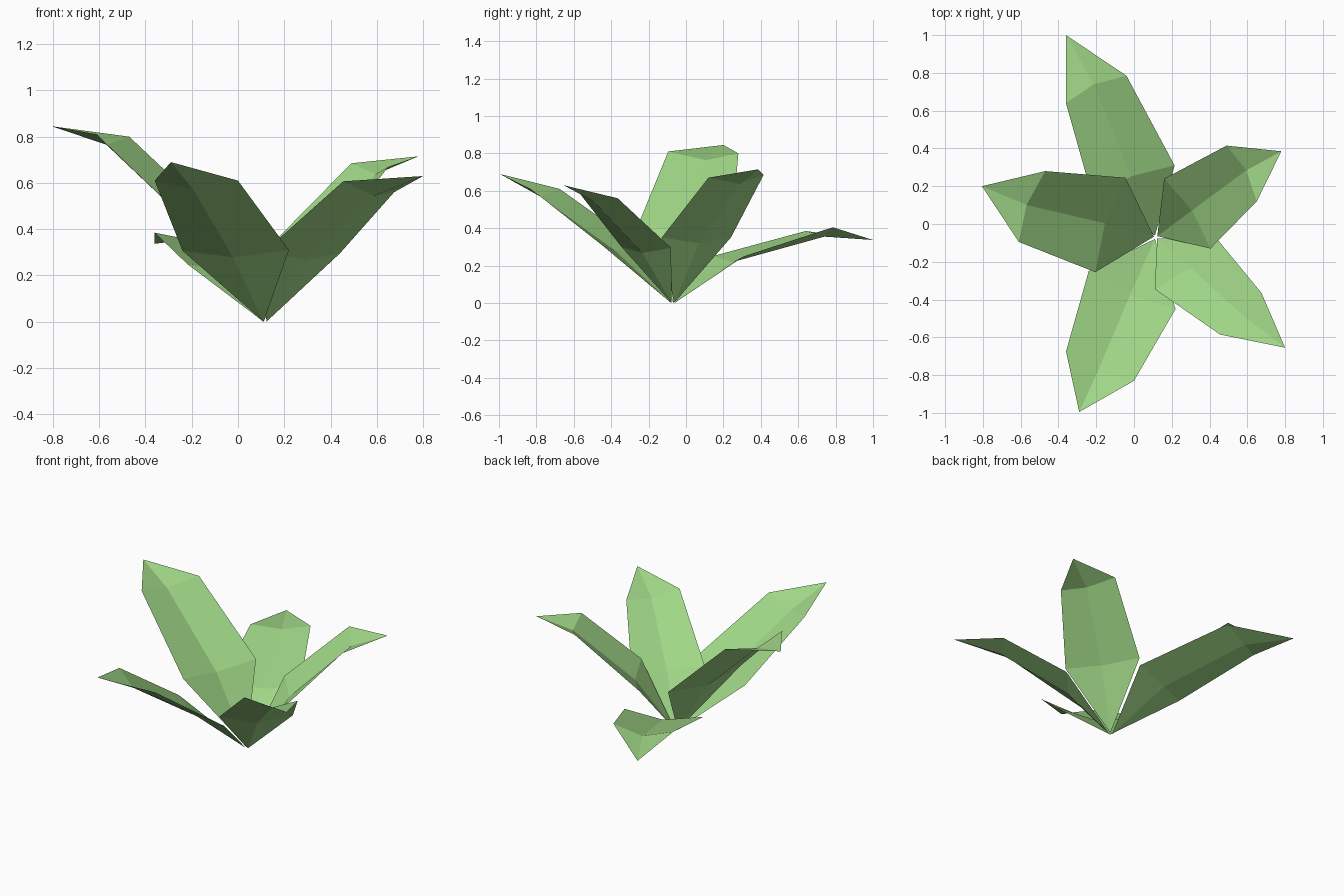
import bpy
from mathutils import Vector

if "Cube" in bpy.data.objects:
    bpy.data.objects.remove(bpy.data.objects["Cube"])

# One flat leaf green
green = bpy.data.materials.new("leaf_green")
green.diffuse_color = (0.352, 0.679, 0.242, 1)
green.use_nodes = True
green.node_tree.nodes["Principled BSDF"].inputs["Base Color"].default_value = green.diffuse_color

ROOT = Vector((0.115, -0.07, 0))

# Each leaf: left/right rim at the lower rib, left/right rim at the upper rib, tip
LEAVES = {
    "back_leaf": [(-.22, .14, .25), (.215, .31, .25),
                  (-.36, .64, .385), (-.04, .785, .405), (-.36, 1.0, .337)],
    "left_leaf": [(-.205, -.255, .42), (-.045, .245, .40),
                  (-.61, -.095, .81), (-.47, .28, .80), (-.805, .20, .845)],
    "front_leaf": [(.22, -.45, .31), (-.24, -.25, .307),
                   (0, -.83, .61), (-.36, -.675, .61), (-.29, -.995, .69)],
    "front_right_leaf": [(.44, -.08, .295), (.11, -.345, .30),
                         (.675, -.365, .56), (.455, -.585, .607), (.80, -.655, .63)],
    "back_right_leaf": [(.16, .24, .35), (.405, -.13, .35),
                        (.49, .415, .685), (.65, .12, .67), (.78, .385, .715)],
}


def make_leaf(name, points):
    l1, r1, l2, r2, tip = map(Vector, points)
    out = Vector((tip.x - ROOT.x, tip.y - ROOT.y, 0)).normalized()
    # Sunken middle vein: rib centres pushed outward and down
    m1 = (l1 + r1) / 2 + out * 0.03 - Vector((0, 0, 0.03))
    m2 = (l2 + r2) / 2 + out * 0.03 - Vector((0, 0, 0.04))
    base = ROOT + out * 0.01
    verts = [base, l1, m1, r1, l2, m2, r2, tip]
    faces = [(0, 2, 1), (0, 3, 2),              # stalk end
             (1, 2, 5, 4), (2, 3, 6, 5),        # blade
             (4, 5, 7), (5, 6, 7)]              # point
    mesh = bpy.data.meshes.new(name)
    mesh.from_pydata(verts, [], faces)
    mesh.materials.append(green)
    bpy.context.collection.objects.link(bpy.data.objects.new(name, mesh))


for leaf_name, pts in LEAVES.items():
    make_leaf(leaf_name, pts)
